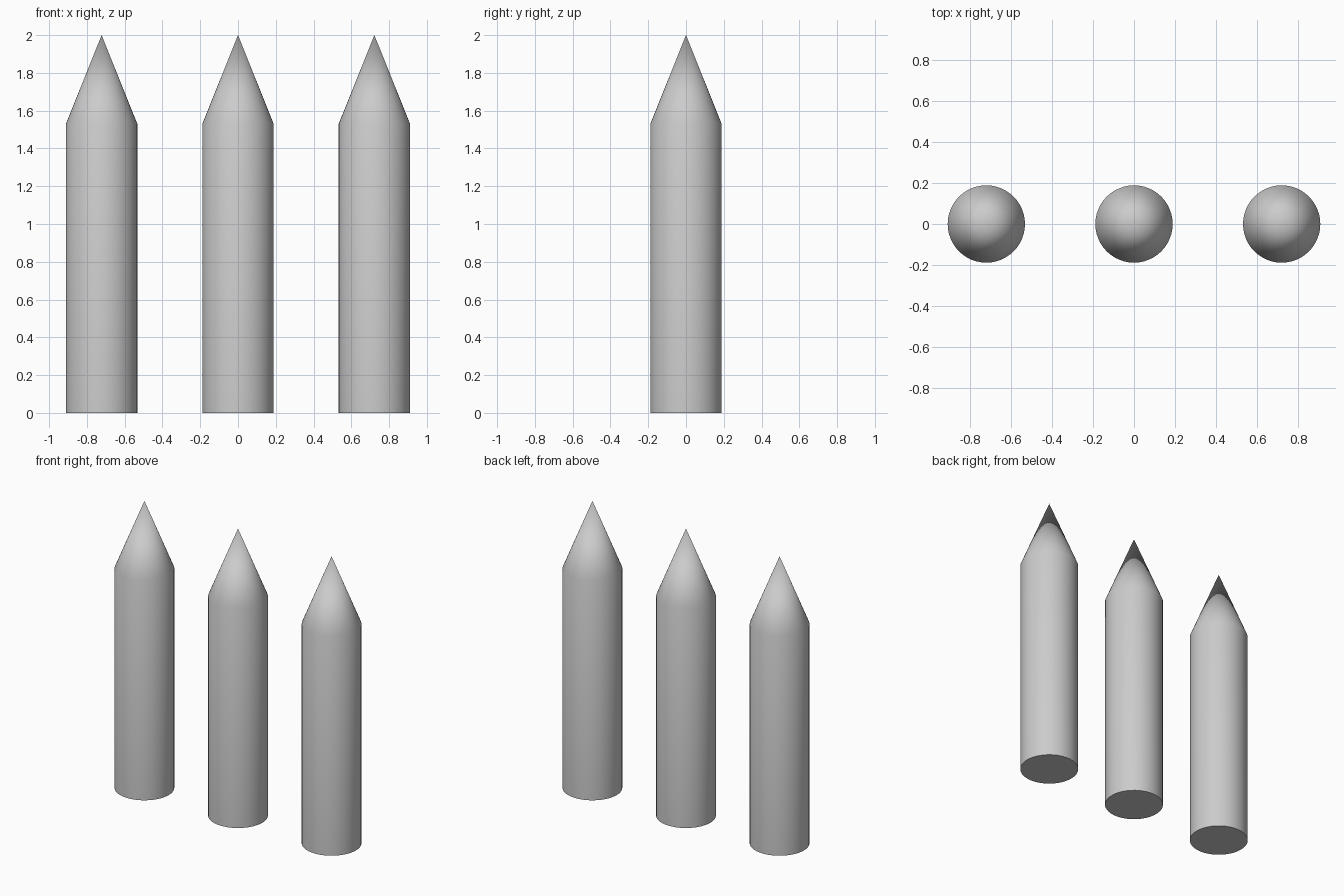
import bpy, bmesh, math

if "Cube" in bpy.data.objects:
    bpy.data.objects.remove(bpy.data.objects["Cube"])

RADIUS, SHOULDER, TIP, SPACING, SIDES = 0.189, 1.53, 2.0, 0.722, 48


def pointed_post(name, x):
    # Half profile from base centre to tip, spun around the vertical axis
    profile = [(0, 0), (RADIUS, 0), (RADIUS, SHOULDER), (0, TIP)]
    bm = bmesh.new()
    verts = [bm.verts.new((r, 0, z)) for r, z in profile]
    edges = [bm.edges.new(pair) for pair in zip(verts, verts[1:])]
    bmesh.ops.spin(bm, geom=verts + edges, cent=(0, 0, 0), axis=(0, 0, 1),
                   angle=math.tau, steps=SIDES, use_duplicate=False)
    bmesh.ops.remove_doubles(bm, verts=bm.verts, dist=1e-4)
    bmesh.ops.recalc_face_normals(bm, faces=bm.faces)
    mesh = bpy.data.meshes.new(name)
    bm.to_mesh(mesh)
    bm.free()
    obj = bpy.data.objects.new(name, mesh)
    obj.location.x = x
    bpy.context.collection.objects.link(obj)
    # Smooth across the shoulder, sharp at the base rim
    bpy.ops.object.select_all(action='DESELECT')
    bpy.context.view_layer.objects.active = obj
    obj.select_set(True)
    bpy.ops.object.shade_smooth_by_angle(angle=math.radians(35))


# Row of three identical posts
for label, i in (("left", -1), ("middle", 0), ("right", 1)):
    pointed_post(label + "_post", i * SPACING)
